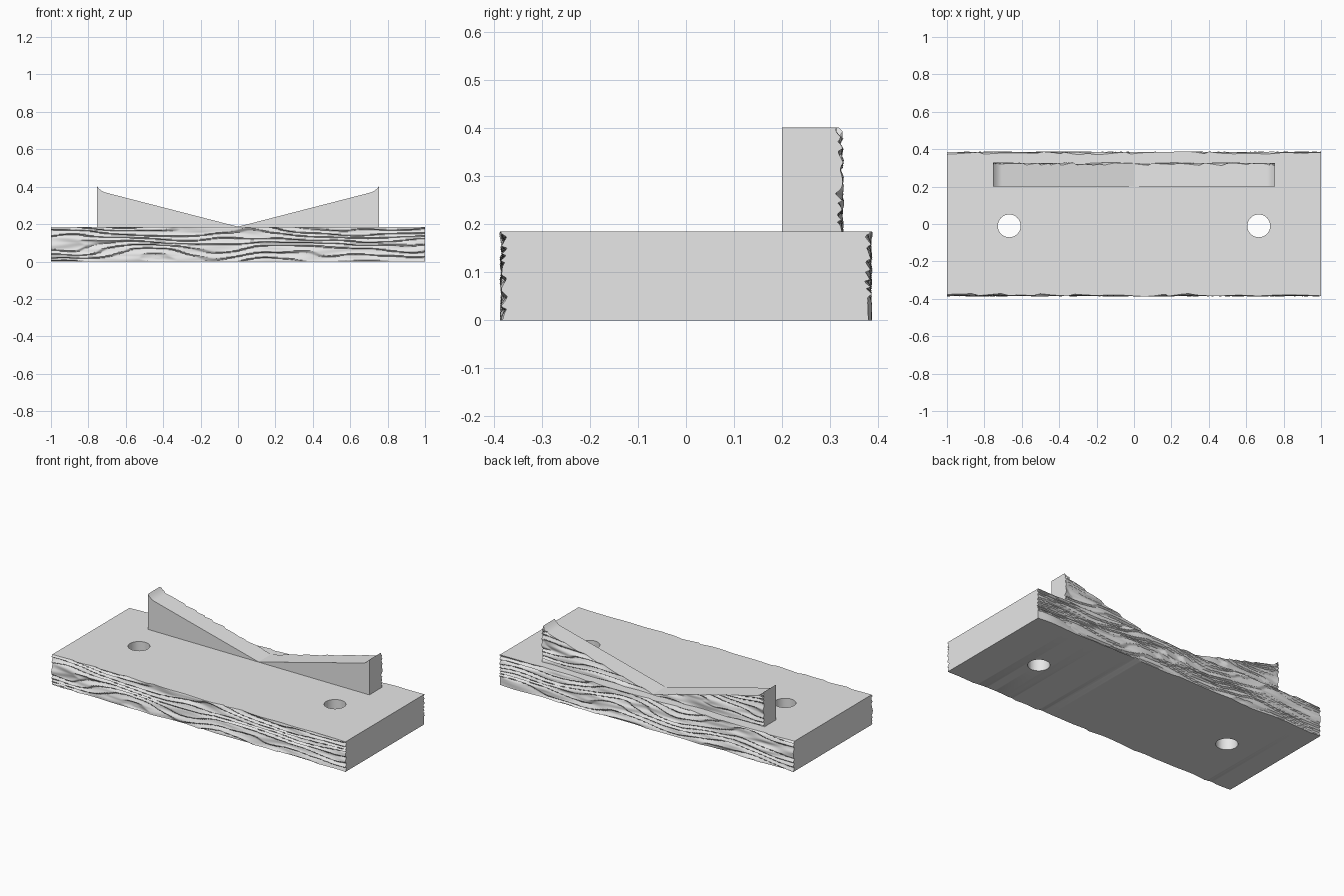
import bpy
import bmesh
from mathutils import Matrix, Vector, noise

if "Cube" in bpy.data.objects:
    bpy.data.objects.remove(bpy.data.objects["Cube"], do_unlink=True)

HALF_LEN = 1.0
TOP = 0.185

wood = bpy.data.materials.new("plain_grey")
wood.use_nodes = True
wood.diffuse_color = (0.8, 0.8, 0.8, 1)
wood.node_tree.nodes["Principled BSDF"].inputs["Base Color"].default_value = (0.8, 0.8, 0.8, 1)


def grain(x, z, seed):
    """Depth of the split-wood relief: stretched layers with abrupt steps."""
    warp = noise.noise(Vector((x * 2.2, z * 9, seed)))
    fine = noise.noise(Vector((x * 5, z * 30, seed + 7)))
    phase = z * 32 + warp * 2.4 + fine * 0.5 + x * 0.3
    layer = phase % 1.0
    step = layer / 0.8 if layer < 0.8 else (1 - layer) / 0.2
    patch = 0.5 + 0.5 * noise.noise(Vector((x * 3, z * 16, seed + 3)))
    return 0.013 * step * (0.35 + patch) + 0.005 * (0.5 + fine)


def finish(name, bm):
    bmesh.ops.recalc_face_normals(bm, faces=bm.faces)
    mesh = bpy.data.meshes.new(name)
    bm.to_mesh(mesh)
    bm.free()
    mesh.materials.append(wood)
    obj = bpy.data.objects.new(name, mesh)
    bpy.context.collection.objects.link(obj)
    return obj


def activate(obj):
    bpy.ops.object.select_all(action='DESELECT')
    obj.select_set(True)
    bpy.context.view_layer.objects.active = obj


def rough_block(name, xs, front, back, height, rows):
    """Sweep a y-z section along x; front and back are functions of (x, z)."""
    bm = bmesh.new()
    rings = []
    for x in xs:
        bottom, h = height(x)
        zs = [bottom + h * i / rows for i in range(rows + 1)]
        ring = [(x, front(x, z), z) for z in zs]
        ring += [(x, back(x, z), z) for z in reversed(zs)]
        rings.append([bm.verts.new(p) for p in ring])
    for a, b in zip(rings, rings[1:]):
        n = len(a)
        for i in range(n):
            j = (i + 1) % n
            bm.faces.new((a[i], a[j], b[j], b[i]))
    bm.faces.new(rings[0])
    bm.faces.new(rings[-1])
    return finish(name, bm)


# Plank with torn-grain long edges
columns = 240
plank = rough_block(
    "plank",
    [-HALF_LEN + 2 * HALF_LEN * i / columns for i in range(columns + 1)],
    lambda x, z: -0.388 + grain(x, z, 1.0),
    lambda x, z: 0.388 - grain(x, z, 21.0),
    lambda x: (0, TOP), 48)

# Two round screw holes
bm = bmesh.new()
for side in (-1, 1):
    bmesh.ops.create_cone(bm, cap_ends=True, segments=48, radius1=0.061,
                          radius2=0.061, depth=0.6,
                          matrix=Matrix.Translation((side * 0.667, -0.01, 0.1)))
cutter = finish("hole_cutter", bm)
cutter.hide_render = True
cut = plank.modifiers.new("holes", 'BOOLEAN')
cut.object = cutter
cut.operation = 'DIFFERENCE'
cut.solver = 'EXACT'
activate(plank)
bpy.ops.object.modifier_apply(modifier=cut.name)
bpy.data.objects.remove(cutter, do_unlink=True)


# Pair of sloping wedges with a small upturned lip at the outer ends
def wedge_height(x):
    a = abs(x)
    lip = 11 * max(0, a - 0.71) ** 2
    return TOP, 0.001 + 0.258 * a + lip


steps = 100
wedges = []
for name, side in (("left_wedge", 1), ("right_wedge", -1)):
    wedges.append(rough_block(
        name,
        [side * 0.754 * i / steps for i in range(steps + 1)],
        lambda x, z: 0.2,
        lambda x, z: 0.329 - grain(x, z, 41.0),
        wedge_height, 44))

# Smooth the relief and bores, keep the sawn edges crisp
for obj in [plank] + wedges:
    activate(obj)
    bpy.ops.object.shade_smooth_by_angle(angle=0.6)
